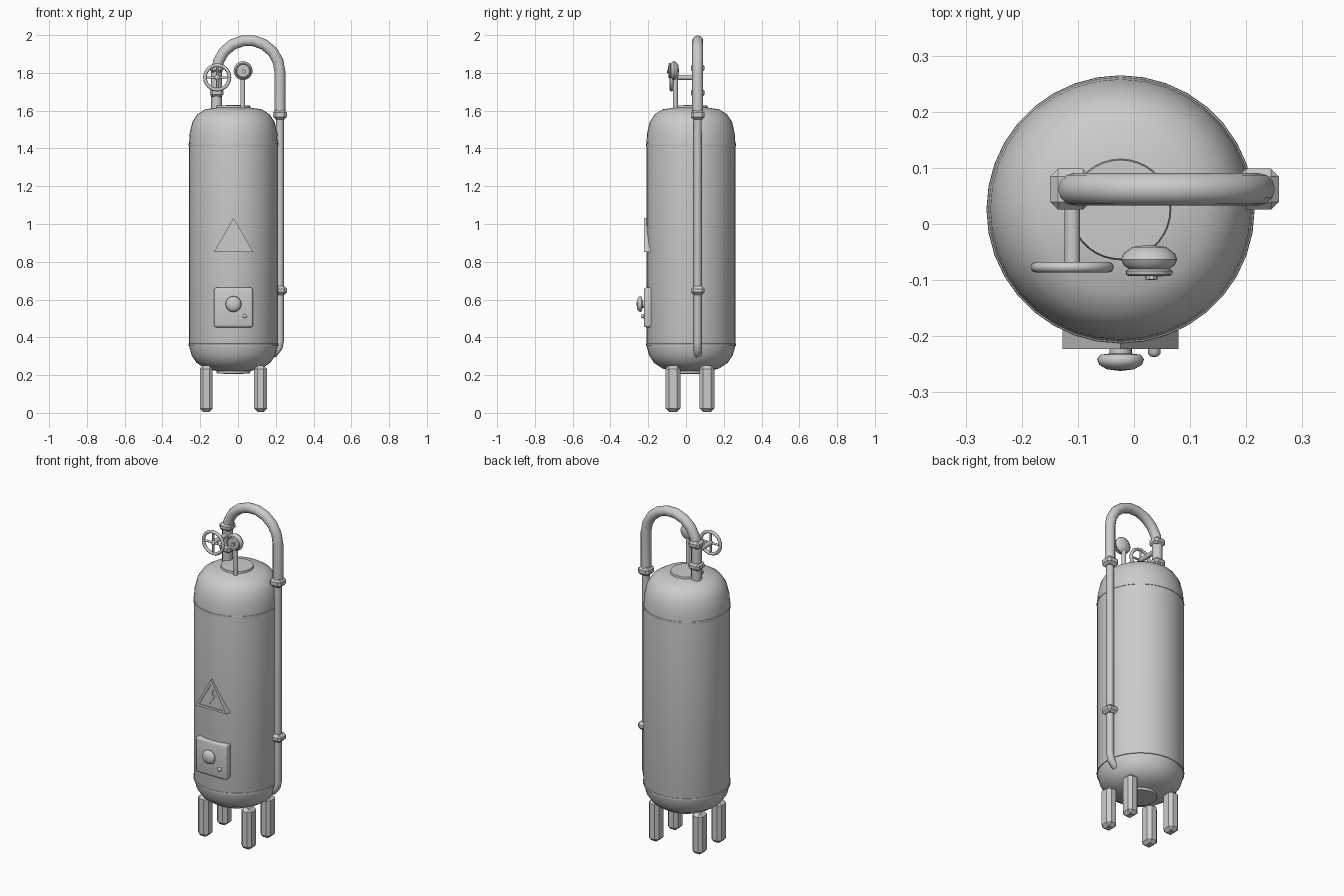
import bpy, bmesh, math
from mathutils import Vector, Matrix

cube = bpy.data.objects.get("Cube")
if cube:
    bpy.data.objects.remove(cube, do_unlink=True)

grey = bpy.data.materials.new("grey metal")
grey.use_nodes = True
grey.diffuse_color = (0.6, 0.6, 0.6, 1)
grey.node_tree.nodes["Principled BSDF"].inputs["Base Color"].default_value = (0.6, 0.6, 0.6, 1)

CX, CY = -0.024, 0.026      # tank axis
PIPE_Y = 0.062              # plane of the pipework
VALVE_X, PIPE_X = -0.113, 0.222
FRONT = Matrix.Rotation(math.pi / 2, 4, 'X')   # turns local +z to face -y


def finish(name, bm, angle=35):
    bmesh.ops.recalc_face_normals(bm, faces=bm.faces)
    mesh = bpy.data.meshes.new(name)
    bm.to_mesh(mesh)
    bm.free()
    mesh.materials.append(grey)
    obj = bpy.data.objects.new(name, mesh)
    bpy.context.collection.objects.link(obj)
    bpy.ops.object.select_all(action='DESELECT')
    bpy.context.view_layer.objects.active = obj
    obj.select_set(True)
    bpy.ops.object.shade_smooth_by_angle(angle=math.radians(angle))
    return obj


def lathe(name, profile, place, steps=32, angle=35):
    """Spin (radius, height) points about z, then place the result."""
    bm = bmesh.new()
    verts = [bm.verts.new((r, 0, z)) for r, z in profile]
    edges = [bm.edges.new(pair) for pair in zip(verts, verts[1:])]
    bmesh.ops.spin(bm, geom=verts + edges, cent=(0, 0, 0), axis=(0, 0, 1),
                   angle=math.tau, steps=steps)
    bmesh.ops.remove_doubles(bm, verts=bm.verts, dist=1e-5)
    bmesh.ops.transform(bm, matrix=place, verts=bm.verts)
    return finish(name, bm, angle)


def box(name, centre, size, bevel, segments=1):
    bm = bmesh.new()
    bmesh.ops.create_cube(bm, size=1, matrix=Matrix.Translation(centre) @ Matrix.Diagonal((*size, 1)))
    bmesh.ops.bevel(bm, geom=bm.edges[:], offset=bevel, segments=segments,
                    profile=0.5, affect='EDGES')
    return finish(name, bm, 35 if segments > 1 else 20)


def plate(name, outline, y_front, depth, bevel=0.0):
    """Extrude an (x, z) outline backwards from its front face."""
    bm = bmesh.new()
    face = bm.faces.new([bm.verts.new((x, y_front, z)) for x, z in outline])
    out = bmesh.ops.extrude_face_region(bm, geom=[face])
    moved = [v for v in out["geom"] if isinstance(v, bmesh.types.BMVert)]
    bmesh.ops.translate(bm, verts=moved, vec=(0, depth, 0))
    if bevel:
        bmesh.ops.bevel(bm, geom=bm.edges[:], offset=bevel, segments=1, affect='EDGES')
    return finish(name, bm, 20)


def tube(name, points, radius, sides=12):
    """Sweep a circle along points lying in a plane of constant y, or straight."""
    pts = [Vector(p) for p in points]
    bm = bmesh.new()
    rings = []
    for i, p in enumerate(pts):
        t = (pts[min(i + 1, len(pts) - 1)] - pts[max(i - 1, 0)]).normalized()
        u = Vector((0, 1, 0)) if abs(t.y) < 0.9 else Vector((1, 0, 0))
        v = t.cross(u)
        rings.append([bm.verts.new(p + radius * (math.cos(a) * u + math.sin(a) * v))
                      for a in (math.tau * k / sides for k in range(sides))])
    for a, b in zip(rings, rings[1:]):
        for k in range(sides):
            n = (k + 1) % sides
            bm.faces.new((a[k], a[n], b[n], b[k]))
    bm.faces.new(rings[0])
    bm.faces.new(rings[-1])
    return finish(name, bm, 50)


# Tank: domed ends, flat centre discs
lower = [(0, 0.206), (0.088, 0.208), (0.09, 0.222), (0.15, 0.235),
         (0.195, 0.265), (0.222, 0.305), (0.236, 0.36)]
upper = [(0.236, 1.42), (0.232, 1.48), (0.218, 1.54), (0.192, 1.58),
         (0.15, 1.607), (0.09, 1.616), (0.088, 1.627), (0, 1.63)]
axis = Matrix.Translation((CX, CY, 0))
lathe("tank", lower + upper, axis, 36)
for name, z in (("lower_seam", 0.36), ("upper_seam", 1.42)):
    lathe(name, [(0.23, z - 0.008), (0.238, z - 0.006), (0.239, z),
                 (0.238, z + 0.006), (0.23, z + 0.008)], axis, 36)

# Legs
for sx, side in ((-1, "right"), (1, "left")):
    for sy, end in ((-1, "front"), (1, "back")):
        box(f"{end}_{side}_leg", (CX + sx * 0.144, 0.021 + sy * 0.09, 0.128),
            (0.068, 0.078, 0.246), 0.018)

# Overflow hose, thin side pipe and valve pipe
mid, half = (VALVE_X + PIPE_X) / 2, (PIPE_X - VALVE_X) / 2
arch = [(mid - half * math.cos(a), PIPE_Y, 1.805 + half * math.sin(a))
        for a in (math.pi * k / 9 for k in range(10))]
tube("arched_hose", [(VALVE_X, PIPE_Y, 1.58)] + arch + [(PIPE_X, PIPE_Y, 1.56)], 0.029)
tube("side_pipe", [(PIPE_X, PIPE_Y, 1.58), (PIPE_X, PIPE_Y, 0.38), (0.215, PIPE_Y, 0.345),
                   (0.192, PIPE_Y, 0.315), (0.15, PIPE_Y, 0.303)], 0.021)
for name, x, z, h in (("upper_pipe_nut", PIPE_X, 1.578, 0.05), ("lower_pipe_nut", PIPE_X, 0.648, 0.046),
                      ("upper_valve_nut", VALVE_X, 1.825, 0.046), ("lower_valve_nut", VALVE_X, 1.695, 0.046)):
    box(name, (x, PIPE_Y, z), (0.073, 0.073, h), 0.014)

# Handwheel on its stem
WHEEL = Vector((-0.11, -0.077, 1.776))
tube("valve_stem", [WHEEL + Vector((0, 0.005, 0)), (WHEEL.x, PIPE_Y, WHEEL.z)], 0.014)
ring = [(0.065 + 0.0095 * math.cos(a), 0.0095 * math.sin(a))
        for a in (math.tau * k / 8 for k in range(9))]
wheel_place = Matrix.Translation(WHEEL) @ FRONT
lathe("handwheel_rim", ring, wheel_place, 24, 60)
lathe("handwheel_hub", [(0, 0.009), (0.01, 0.008), (0.015, 0), (0.012, -0.012), (0, -0.012)],
      wheel_place, 12, 60)
for name, d in (("handwheel_cross_spoke", Vector((0.062, 0, 0))),
                ("handwheel_upright_spoke", Vector((0, 0, 0.062)))):
    tube(name, [WHEEL - d, WHEEL + d], 0.006, 8)

# Pressure gauge with needle
GX, GZ = 0.027, 1.812
tube("gauge_pipe", [(GX - 0.002, -0.056, 1.595), (GX - 0.002, -0.056, GZ - 0.02)], 0.013)
lathe("gauge_body", [(0, -0.026), (0.03, -0.022), (0.046, -0.01), (0.05, 0), (0.046, 0.01),
                     (0.036, 0.017), (0.042, 0.021), (0.041, 0.027), (0.036, 0.03),
                     (0.033, 0.026), (0, 0.026)],
      Matrix.Translation((GX, -0.063, GZ)) @ FRONT, 24)
lathe("gauge_needle_hub", [(0.011, 0), (0.011, 0.012), (0, 0.013)],
      Matrix.Translation((GX + 0.004, -0.087, GZ - 0.004)) @ FRONT, 10)
plate("gauge_needle", [(GX, GZ - 0.008), (GX + 0.006, GZ - 0.002), (GX + 0.025, GZ + 0.022)],
      -0.094, 0.006)

# Warning triangle: plate, raised border and lightning mark
def triangle(inset):
    return [(CX, 1.033 - 2.05 * inset), (CX - 0.103 + 1.65 * inset, 0.852 + inset),
            (CX + 0.103 - 1.65 * inset, 0.852 + inset)]

plate("warning_plate", triangle(0.004), -0.217, 0.03)
outer, inner = triangle(0), triangle(0.014)
for k, name in enumerate(("right_border", "bottom_border", "left_border")):
    n = (k + 1) % 3
    plate("warning_" + name, [outer[k], outer[n], inner[n], inner[k]], -0.223, 0.036)
bolt = [(0.018, 0.985), (-0.02, 0.925), (0.0, 0.925), (-0.012, 0.88),
        (0.026, 0.94), (0.007, 0.94)]
plate("lightning_mark", [(CX + x, z) for x, z in bolt], -0.222, 0.008)

# Control box with push button and small lamp
box("control_box", (CX, -0.197, 0.558), (0.206, 0.052, 0.21), 0.012, 3)
lathe("push_button", [(0.02, -0.01), (0.02, 0.008), (0.036, 0.01), (0.042, 0.018),
                      (0.038, 0.028), (0.024, 0.036), (0, 0.039)],
      Matrix.Translation((CX, -0.223, 0.576)) @ FRONT, 24, 60)
lathe("small_lamp", [(0.011, -0.005), (0.011, 0.008), (0.007, 0.013), (0, 0.014)],
      Matrix.Translation((0.036, -0.223, 0.512)) @ FRONT, 12, 60)
